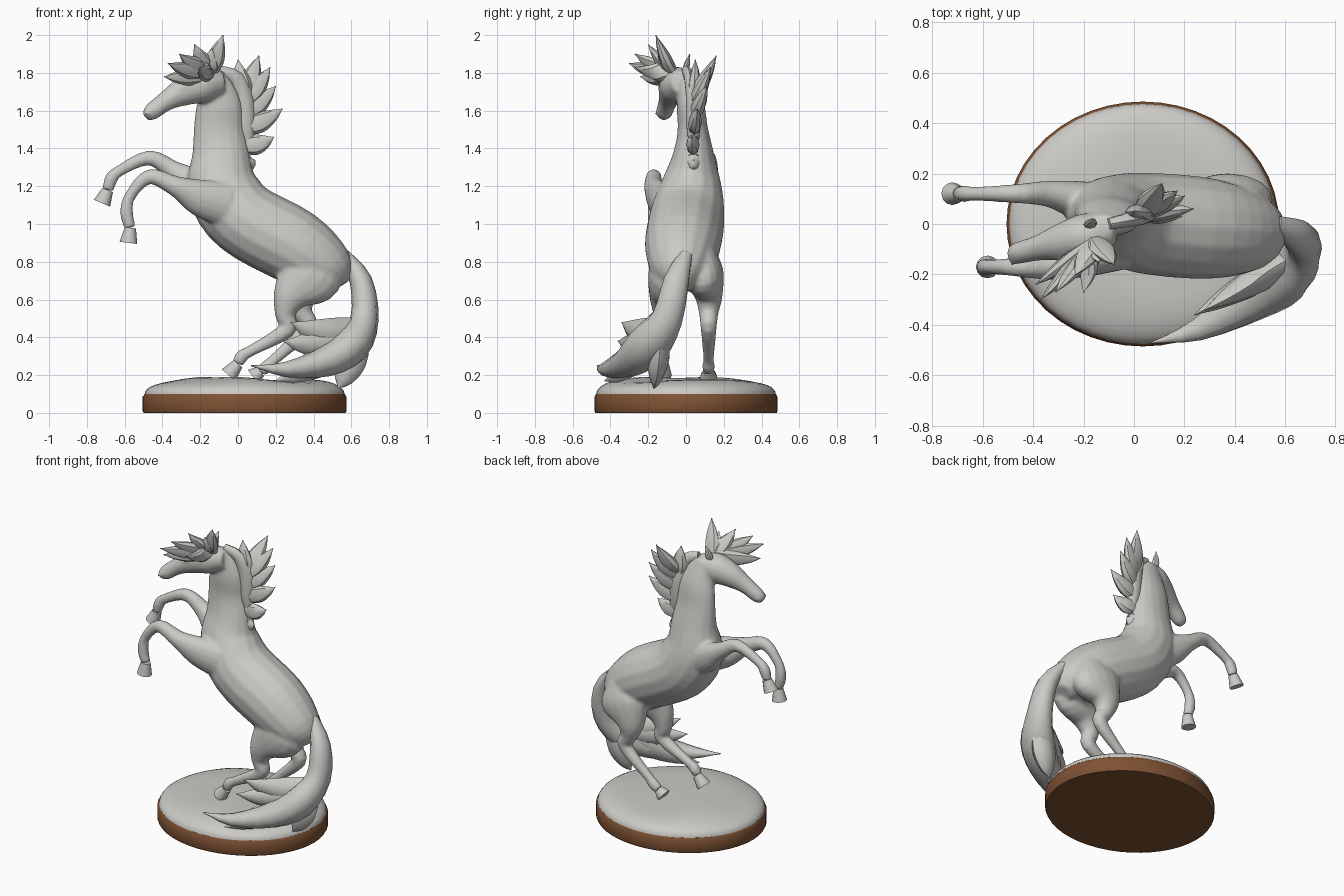
import bpy, bmesh, math
from mathutils import Vector

default_cube = bpy.data.objects.get("Cube")
if default_cube:
    bpy.data.objects.remove(default_cube)


def material(name, red, green, blue):
    mat = bpy.data.materials.new(name)
    mat.use_nodes = True
    color = (red, green, blue, 1)
    mat.diffuse_color = color
    mat.node_tree.nodes["Principled BSDF"].inputs["Base Color"].default_value = color
    return mat


STONE = material("pale_stone", .6, .59, .565)
WOOD = material("brown_wood", .21, .085, .034)


def bridge(mesh, rings):
    """Skin neighbouring rings and close both ends."""
    count = len(rings[0])
    faces = [mesh.faces.new(rings[0]), mesh.faces.new(rings[-1])]
    for lower, upper in zip(rings, rings[1:]):
        for k in range(count):
            after = (k + 1) % count
            faces.append(mesh.faces.new((lower[k], lower[after], upper[after], upper[k])))
    bmesh.ops.recalc_face_normals(mesh, faces=faces)


def spline(points, steps):
    """Catmull-Rom samples through the given vectors."""
    padded = [points[0], *points, points[-1]]
    samples = []
    for a, b, c, d in zip(padded, padded[1:], padded[2:], padded[3:]):
        for k in range(steps):
            t = k / steps
            samples.append(b + (c - a) * t / 2 + (a - b * 2.5 + c * 2 - d / 2) * t * t
                           + ((b - c) * 3 + d - a) * t ** 3 / 2)
    return samples + [points[-1]]


def loft(mesh, path, depths, widths, sides=16, steps=4):
    """Sweep an oval along a path, its width lying along y."""
    centres = spline([Vector(p) for p in path], steps)
    sizes = spline([Vector(s) for s in zip(depths, widths)], steps)
    rings = []
    for i, (centre, size) in enumerate(zip(centres, sizes)):
        tangent = centres[min(i + 1, len(centres) - 1)] - centres[max(i - 1, 0)]
        tangent.normalize()
        across = Vector((0, 1, 0))
        across = (across - tangent * across.dot(tangent)).normalized()
        up = tangent.cross(across)
        depth, width = (max(value, .003) for value in size)
        rings.append([mesh.verts.new(centre + up * depth * math.cos(math.tau * k / sides)
                                     + across * width * math.sin(math.tau * k / sides))
                      for k in range(sides)])
    bridge(mesh, rings)


def finish(name, mesh, mat, angle=50, fuse=False):
    data = bpy.data.meshes.new(name)
    mesh.to_mesh(data)
    mesh.free()
    data.materials.append(mat)
    obj = bpy.data.objects.new(name, data)
    bpy.context.collection.objects.link(obj)
    bpy.ops.object.select_all(action='DESELECT')
    bpy.context.view_layer.objects.active = obj
    obj.select_set(True)
    if fuse:
        remesh = obj.modifiers.new("fuse", 'REMESH')
        remesh.mode, remesh.voxel_size = 'VOXEL', .011
        soften = obj.modifiers.new("soften", 'SMOOTH')
        soften.factor, soften.iterations = .5, 5
        for modifier in ("fuse", "soften"):
            bpy.ops.object.modifier_apply(modifier=modifier)
    bpy.ops.object.shade_smooth_by_angle(angle=math.radians(angle))


def disc(name, profile, mat, ripple=0, sides=48):
    """Turn a radius and height profile into an oval disc."""
    mesh = bmesh.new()
    rings = []
    for radius, height in profile:
        ring = []
        for k in range(sides):
            x = radius * math.cos(math.tau * k / sides)
            y = radius * math.sin(math.tau * k / sides)
            wave = ripple * (1 - radius ** 2) * math.sin(5 * x + 2 * y)
            ring.append(mesh.verts.new((.035 + .54 * x, .485 * y, height - wave)))
        rings.append(ring)
    bridge(mesh, rings)
    finish(name, mesh, mat)


# Plinth and domed ground
disc("wood_plinth", [(.99, 0), (1, .01), (1, .085), (.98, .1)], WOOD)
dome = [math.radians(89.9) * k / 9 for k in range(10)]
disc("ground", [(.98 * math.cos(a) ** .4, .1 + .08 * math.sin(a)) for a in dome], STONE, ripple=.015)

# Trunk and neck: x, z and radius, slimmer and leaning with height
TRUNK = [(.54, .67, .06), (.48, .75, .15), (.3, .88, .2), (.03, 1.03, .2), (-.08, 1.19, .19),
         (-.09, 1.36, .155), (-.1, 1.5, .135), (-.1, 1.64, .12), (-.13, 1.8, .06)]
body = bmesh.new()
loft(body, [(x, .04 * math.sin(4 * (z - 1)), z) for x, z, r in TRUNK],
     [r for x, z, r in TRUNK],
     [r * min(1, max(.6, 1.95 - .9 * z)) for x, z, r in TRUNK])

# Head: x and radius along a bowed line
HEAD = [(-.08, .06), (-.18, .095), (-.28, .08), (-.38, .053), (-.46, .045), (-.49, .022)]


def face_point(x, offset=0, lift=0):
    return x, x / 4 + offset, 1.75 - 1.1 * (x + .08) ** 2 + lift


radii = [r for x, r in HEAD]
loft(body, [face_point(x) for x, r in HEAD], radii, [r * .95 for r in radii])
for side in (-1, 1):
    brow = [face_point(-.23, .055 * side, .04), face_point(-.28, .06 * side, .025),
            face_point(-.32, .05 * side, .02)]
    loft(body, brow, [.01, .02, .01], [.01, .02, .01], 8)
    nostril = [face_point(-.45, .03 * side, .01), face_point(-.49, .03 * side, .015)]
    loft(body, nostril, [.014] * 2, [.014] * 2, 8)

# Legs: x and z from the trunk to the sole
FORE_RADII = [.12, .1, .055, .04, .03, .035, .03]
HIND_RADII = [.1, .18, .1, .055, .045, .03, .035, .03]
THIGH = [(.42, .86), (.38, .74)]
LEGS = {
    "front_left": (.12, FORE_RADII, [(-.06, 1.13), (-.22, 1.2), (-.34, 1.28), (-.47, 1.35),
                                     (-.63, 1.28), (-.67, 1.24), (-.69, 1.18), (-.72, 1.11)]),
    "front_right": (-.17, FORE_RADII, [(-.06, 1.1), (-.2, 1.14), (-.33, 1.2), (-.47, 1.25),
                                       (-.57, 1.15), (-.59, 1.06), (-.57, .98), (-.58, .9)]),
    "hind_left": (.12, HIND_RADII, THIGH + [(.33, .62), (.34, .53), (.37, .45), (.2, .29),
                                            (.16, .25), (.12, .22), (.08, .19)]),
    "hind_right": (-.12, HIND_RADII, THIGH + [(.28, .62), (.25, .52), (.26, .44), (.07, .33),
                                              (.02, .3), (0, .26), (-.05, .2)])}
for name, (spread, radii, points) in LEGS.items():
    path = [(x, spread * min(1, .6 + .2 * i), z) for i, (x, z) in enumerate(points)]
    loft(body, path[:-1], radii, [min(r * .95, .04 + .35 * r) for r in radii])
    hoof = bmesh.new()
    loft(hoof, path[-2:], [.03, .047], [.03, .045], 12, 2)
    finish(name + "_hoof", hoof, STONE, 40)
finish("horse_body", body, STONE, 80, fuse=True)


def lock(mesh, root, tip, size, sag):
    """One flat pointed lock of hair."""
    start, end = Vector(root), Vector(tip)
    path = [start.lerp(end, t) - Vector((0, 0, sag * math.sin(math.pi * t)))
            for t in (0, .4, .75, 1)]
    depths = [size * .8, size, size * .6, 0]
    loft(mesh, path, depths, [d * .65 for d in depths], 8)


# Tail: one heavy sweep with loose locks
SWEEP = [(.56, 0, .84), (.65, -.05, .7), (.67, -.1, .5), (.6, -.2, .36), (.46, -.3, .27),
         (.25, -.42, .23), (.07, -.47, .25)]
depths = [.03, .06, .075, .1, .08, .04, 0]
tail = bmesh.new()
loft(tail, SWEEP, depths, [d * 1.15 for d in depths], 10, 3)
for tip in ((.28, -.34, .48), (.53, -.17, .13), (.2, -.43, .17), (.24, -.36, .38)):
    lock(tail, (.64, -.13, .44), tip, .085, .04)
finish("tail", tail, STONE)

# Mane: a crest ridge with locks flying back
CREST = [(-.1, 0, 1.81), (-.01, .02, 1.77), (.03, .04, 1.65), (.04, .04, 1.5), (.06, .04, 1.38)]
depths = [.03, .04, .055, .05, .02]
mane = bmesh.new()
loft(mane, CREST, depths, [d * .75 for d in depths], 10, 3)
for x, y, z in ((0, .05, 1.87), (.11, .16, 1.89), (.17, .13, 1.83), (.2, .11, 1.73),
                (.235, .06, 1.61), (.19, .03, 1.46), (.09, .04, 1.34)):
    lock(mane, (.03, .04, 1.35 + .62 * (z - 1.35)), (x, y, z), .055, .015)
finish("mane", mane, STONE, 40)

# Forelock blown to the right
forelock = bmesh.new()
for tip in ((-.39, -.24, 1.78), (-.37, -.3, 1.85), (-.31, -.27, 1.9), (-.23, -.2, 1.95),
            (-.08, -.16, 2), (-.14, -.15, 1.93), (-.2, -.27, 1.83)):
    lock(forelock, (-.15, -.07, 1.81), tip, .05, .015)
finish("forelock", forelock, STONE, 40)

# Ears
ears = bmesh.new()
lock(ears, (-.18, -.01, 1.79), (-.16, .02, 1.9), .026, 0)
lock(ears, (-.2, -.13, 1.77), (-.28, -.18, 1.77), .026, 0)
finish("ears", ears, STONE, 40)
